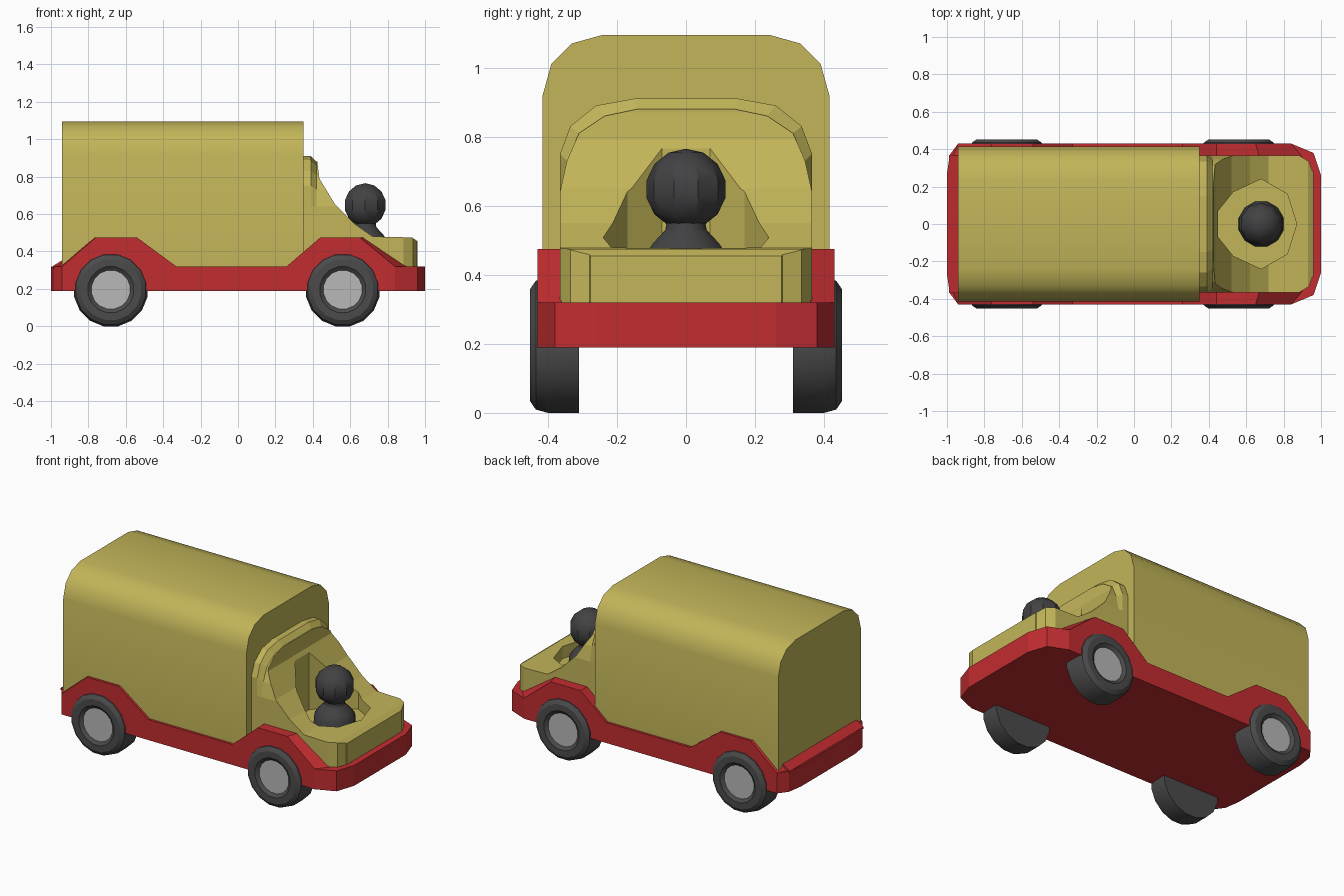
import bpy, bmesh, math

if "Cube" in bpy.data.objects:
    bpy.data.objects.remove(bpy.data.objects["Cube"], do_unlink=True)


def material(name, rgb):
    mat = bpy.data.materials.new(name)
    mat.use_nodes = True
    mat.diffuse_color = (*rgb, 1)
    mat.node_tree.nodes["Principled BSDF"].inputs["Base Color"].default_value = (*rgb, 1)
    return mat


YELLOW = material("mustard_yellow", (0.54, 0.46, 0.10))
RED = material("red", (0.54, 0.026, 0.03))
TYRE = material("tyre_grey", (0.07, 0.07, 0.07))
HUB = material("hub_silver", (0.48, 0.48, 0.48))
FIGURE = material("figure_grey", (0.055, 0.055, 0.058))


def finish(name, bm, mats, smooth=None):
    bmesh.ops.recalc_face_normals(bm, faces=bm.faces)
    mesh = bpy.data.meshes.new(name)
    bm.to_mesh(mesh)
    bm.free()
    obj = bpy.data.objects.new(name, mesh)
    bpy.context.collection.objects.link(obj)
    for mat in mats:
        mesh.materials.append(mat)
    if smooth:
        bpy.ops.object.select_all(action='DESELECT')
        obj.select_set(True)
        bpy.context.view_layer.objects.active = obj
        bpy.ops.object.shade_smooth_by_angle(angle=math.radians(smooth))
    return obj


def loft(name, sections, mat, smooth=None):
    """Skin closed sections of equal length and cap both ends."""
    bm = bmesh.new()
    rings = [[bm.verts.new(p) for p in sec] for sec in sections]
    n = len(rings[0])
    for a, b in zip(rings, rings[1:]):
        for i in range(n):
            j = (i + 1) % n
            bm.faces.new((a[i], a[j], b[j], b[i]))
    bm.faces.new(rings[0])
    bm.faces.new(rings[-1])
    return finish(name, bm, [mat], smooth)


def on_x(pts, x):
    return [(x, y, z) for y, z in pts]


def on_y(pts, y):
    return [(x, y, z) for x, z in pts]


def on_z(pts, z):
    return [(x, y, z) for x, y in pts]


def arch(half):
    """Mirror a half outline (y, z) across the centre line."""
    return half + [(-y, z) for y, z in reversed(half)]


def plan(half):
    """Mirror a half outline (x, y) across the centre line."""
    return half + [(x, -y) for x, y in reversed(half) if y]


def boolean(target, cutter, operation):
    mod = target.modifiers.new(operation, 'BOOLEAN')
    mod.object, mod.operation, mod.solver = cutter, operation, 'EXACT'
    bpy.ops.object.select_all(action='DESELECT')
    bpy.context.view_layer.objects.active = target
    target.select_set(True)
    bpy.ops.object.modifier_apply(modifier=mod.name)
    bpy.data.objects.remove(cutter, do_unlink=True)


def lathe(bm, profile, segments, place):
    """Revolve (radius, height, material) rows; place maps (u, v, h) to a point."""
    rings = []
    for r, h, _ in profile:
        angles = [2 * math.pi * (i + 0.5) / segments for i in range(segments)]
        rings.append([bm.verts.new(place(r * math.cos(t), r * math.sin(t), h)) for t in angles])
    for k in range(len(rings) - 1):
        a, b = rings[k], rings[k + 1]
        for i in range(segments):
            j = (i + 1) % segments
            bm.faces.new((a[i], a[j], b[j], b[i])).material_index = profile[k][2]
    bm.faces.new(rings[0]).material_index = profile[0][2]
    bm.faces.new(rings[-1]).material_index = profile[-1][2]


# Chassis slab with chamfered bumpers
deck = plan([(1, 0.26), (0.96, 0.38), (0.84, 0.43), (-0.94, 0.43), (-0.985, 0.37), (-1, 0.27)])
loft("chassis", [on_z(deck, 0.19), on_z(deck, 0.32)], RED)
ledge = [(-0.99, 0.31), (-0.99, 0.322), (-0.93, 0.36), (-0.93, 0.31)]
loft("rear_ledge", [on_y(ledge, -0.37), on_y(ledge, 0.37)], RED)

# Raised fenders, wider along their inner edge
FENDERS = {
    "front": ((0.26, 0.44, 0.65, 0.84), (0.26, 0.44, 0.67, 0.90)),
    "rear": ((-0.94, -0.76, -0.54, -0.33), (-0.97, -0.78, -0.54, -0.33)),
}
for end, (outer, inner) in FENDERS.items():
    for side, s in (("left", 1), ("right", -1)):
        edges = []
        for xs, y in ((inner, 0.36), (outer, 0.43)):
            a, b, c, d = xs
            edges.append(on_y([(a, 0.3), (a, 0.32), (b, 0.475), (c, 0.475), (d, 0.32), (d, 0.3)], s * y))
        loft(f"{end}_fender_{side}", edges, RED)

# Tall cargo body with rounded roof
body = arch([(0.415, 0.3), (0.415, 0.92), (0.39, 1.01), (0.33, 1.07), (0.24, 1.095)])
loft("cargo_body", [on_x(body, -0.94), on_x(body, 0.35)], YELLOW, 30)

# Cab: arched hoop trimmed by the side slope and the rounded nose
hoop = arch([(0.365, 0.3), (0.365, 0.64), (0.365, 0.75), (0.335, 0.83), (0.26, 0.89), (0.15, 0.91)])
rim = arch([(0.365, 0.3), (0.365, 0.64), (0.345, 0.73), (0.31, 0.81), (0.235, 0.86), (0.14, 0.88)])
cab = loft("cab", [on_x(hoop, 0.34), on_x(hoop, 0.39), on_x(rim, 0.42), on_x(rim, 1.0)], YELLOW)
slope = [(0.3, 0.2), (0.3, 1), (0.425, 1), (0.425, 0.87), (0.435, 0.79), (0.52, 0.65), (0.62, 0.55),
         (0.72, 0.48), (0.93, 0.475), (0.96, 0.455), (0.96, 0.2)]
boolean(cab, loft("slope_cutter", [on_y(slope, -0.5), on_y(slope, 0.5)], YELLOW), 'INTERSECT')
nose = plan([(1, 0.25), (0.955, 0.28), (0.935, 0.335), (0.88, 0.368), (0.3, 0.4)])
boolean(cab, loft("nose_cutter", [on_z(nose, 0.1), on_z(nose, 1.2)], YELLOW), 'INTERSECT')

# Faceted seat well
well = plan([(0.87, 0), (0.82, 0.16), (0.68, 0.24), (0.53, 0.17), (0.45, 0.07)])
boolean(cab, loft("well_cutter", [on_z(well, 0.4), on_z(well, 1.2)], YELLOW), 'DIFFERENCE')

# Driver: coned shoulders and round head
bm = bmesh.new()
lathe(bm, [(0.125, 0.39, 0), (0.12, 0.46, 0), (0.1, 0.49, 0), (0.062, 0.53, 0), (0.055, 0.57, 0)], 12,
      lambda u, v, h: (0.68 + u, v, h))
finish("driver_body", bm, [FIGURE], 30)
bm = bmesh.new()
bmesh.ops.create_uvsphere(bm, u_segments=10, v_segments=7, radius=0.117)
bmesh.ops.translate(bm, verts=bm.verts, vec=(0.68, 0, 0.648))
finish("driver_head", bm, [FIGURE], 30)

# Wheels with bevelled tyres and recessed silver hubs
WHEEL = [(0.2, 0.31, 0), (0.2, 0.40, 0), (0.19, 0.435, 0), (0.165, 0.452, 0), (0.125, 0.452, 0),
         (0.105, 0.437, 1)]
for end, x in (("front", 0.56), ("rear", -0.68)):
    for side, s in (("left", 1), ("right", -1)):
        bm = bmesh.new()
        lathe(bm, WHEEL, 16, lambda u, v, h: (x + u, s * h, 0.2 + v))
        bmesh.ops.translate(bm, verts=bm.verts, vec=(0, 0, -min(v.co.z for v in bm.verts)))
        finish(f"{end}_wheel_{side}", bm, [TYRE, HUB], 30)
